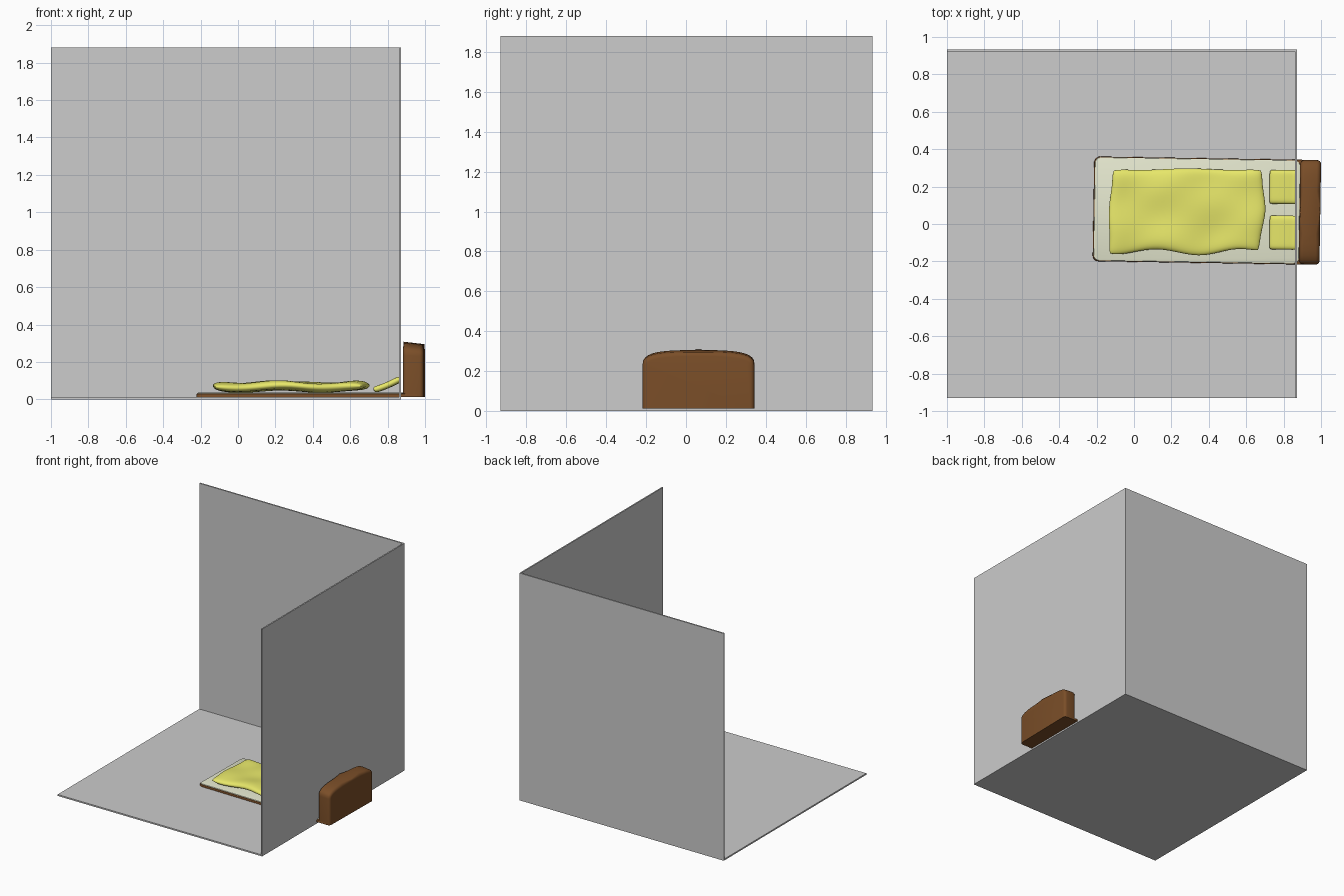
import bpy, bmesh, math
from mathutils import Matrix, Vector

if "Cube" in bpy.data.objects:
    bpy.data.objects.remove(bpy.data.objects["Cube"])


def material(name, rgb):
    m = bpy.data.materials.new(name)
    m.diffuse_color = (*rgb, 1)
    m.use_nodes = True
    m.node_tree.nodes["Principled BSDF"].inputs["Base Color"].default_value = m.diffuse_color
    return m


GREY = material("wall grey", (0.604, 0.604, 0.604))
BROWN = material("wood brown", (0.195, 0.076, 0.021))
CREAM = material("sheet cream", (0.78, 0.80, 0.62))
YELLOW = material("blanket yellow", (0.84, 0.84, 0.15))

TURN = math.radians(-0.9)          # the bed stands slightly askew
PIVOT = Vector((0.93, 0.063, 0))
BED = Matrix.Translation(PIVOT) @ Matrix.Rotation(TURN, 4, 'Z') @ Matrix.Translation(-PIVOT)


def finish(name, bm, mat, smooth=True):
    bmesh.ops.recalc_face_normals(bm, faces=bm.faces)
    me = bpy.data.meshes.new(name)
    bm.to_mesh(me)
    bm.free()
    me.materials.append(mat)
    ob = bpy.data.objects.new(name, me)
    bpy.context.collection.objects.link(ob)
    if smooth:
        bpy.ops.object.select_all(action='DESELECT')
        ob.select_set(True)
        bpy.context.view_layer.objects.active = ob
        bpy.ops.object.shade_smooth_by_angle(angle=math.radians(40))
    return ob


def box(name, lo, hi, mat):
    bm = bmesh.new()
    bmesh.ops.create_cube(bm, size=1)
    for v in bm.verts:
        v.co = [(a + b) / 2 + c * (b - a) for a, b, c in zip(lo, hi, v.co)]
    return finish(name, bm, mat, False)


def rounded_rect(x0, x1, y0, y1, r, n=5):
    pts = []
    for cx, cy, a0 in ((x1 - r, y1 - r, 0), (x0 + r, y1 - r, 90),
                       (x0 + r, y0 + r, 180), (x1 - r, y0 + r, 270)):
        for i in range(n + 1):
            a = math.radians(a0 + 90 * i / n)
            pts.append((cx + r * math.cos(a), cy + r * math.sin(a)))
    return pts


def slab(name, rect, r, z0, z1, mat, bev):
    bm = bmesh.new()
    f = bm.faces.new([bm.verts.new((x, y, z0)) for x, y in rounded_rect(*rect, r)])
    ext = bmesh.ops.extrude_face_region(bm, geom=[f])
    top = [v for v in ext['geom'] if isinstance(v, bmesh.types.BMVert)]
    bmesh.ops.translate(bm, verts=top, vec=(0, 0, z1 - z0))
    edges = [e for e in bm.edges if all(v.co.z > z1 - 1e-4 for v in e.verts)]
    bmesh.ops.bevel(bm, geom=edges, offset=bev, segments=2, profile=0.5, affect='EDGES')
    bm.transform(BED)
    return finish(name, bm, mat)


def cushion(name, length, width, thick, nx, ny, warp, place):
    """Two grids closed at a rounded rim, then bent by a warp function."""
    bm = bmesh.new()
    for side in (-1, 1):
        rows = []
        for i in range(nx + 1):
            row = []
            for j in range(ny + 1):
                u = math.sin(math.pi / 2 * (2 * i / nx - 1))
                v = math.sin(math.pi / 2 * (2 * j / ny - 1))
                h = math.sqrt(max(0, (1 - abs(u) ** 14) * (1 - abs(v) ** 10)))
                p = Vector((u * (1 - 0.03 * abs(v) ** 10) * length / 2,
                            v * (1 - 0.04 * abs(u) ** 14) * width / 2,
                            side * h * thick / 2))
                row.append(bm.verts.new(p + Vector(warp(u, v, side))))
            rows.append(row)
        for i in range(nx):
            for j in range(ny):
                bm.faces.new((rows[i][j], rows[i + 1][j], rows[i + 1][j + 1], rows[i][j + 1]))
    bmesh.ops.remove_doubles(bm, verts=bm.verts, dist=1e-5)
    bm.transform(place)
    return finish(name, bm, YELLOW)


# Room: floor and two walls
box("floor", (-1, -0.93, 0), (0.872, 0.93, 0.012), GREY)
box("back_wall", (-1, 0.922, 0), (0.872, 0.934, 1.88), GREY)
box("side_wall", (0.861, -0.93, 0), (0.872, 0.934, 1.88), GREY)

# Bed base and thin mattress
slab("bed_frame", (-0.217, 0.99, -0.217, 0.343), 0.03, 0.013, 0.030, BROWN, 0.003)
slab("mattress", (-0.212, 0.885, -0.213, 0.339), 0.03, 0.028, 0.036, CREAM, 0.004)

# Headboard: rounded outline in y-z, thickened along x, outer top edge sloped down
bm = bmesh.new()
outline = [(-0.28, 0.013)]
for k in range(17):
    a = math.pi * (1 - k / 16)
    c, s = math.cos(a), math.sin(a)
    outline.append((0.28 * math.copysign(abs(c) ** 0.55, c), 0.235 + 0.073 * s ** 0.75 if s > 1e-6 else 0.235))
outline.append((0.28, 0.013))
face = bm.faces.new([bm.verts.new((0.885, 0.063 + y, z)) for y, z in outline])
ext = bmesh.ops.extrude_face_region(bm, geom=[face])
back = [v for v in ext['geom'] if isinstance(v, bmesh.types.BMVert)]
for v in back:
    v.co.x += 0.11
    v.co.z -= 0.012 * max(0, (v.co.z - 0.2) / 0.1)
rims = [e for e in bm.edges if abs(e.verts[0].co.x - e.verts[1].co.x) < 1e-5
        and max(v.co.z for v in e.verts) > 0.02]
bmesh.ops.bevel(bm, geom=rims, offset=0.022, segments=4, profile=0.5, affect='EDGES')
bm.transform(BED)
right = max(v.co.x for v in bm.verts)
bmesh.ops.translate(bm, verts=bm.verts, vec=(1 - right, 0, 0))
finish("headboard", bm, BROWN)


# Rumpled blanket
def rumple(u, v, side):
    front = max(0, -v)
    dx = -0.02 * front * (1 if u < 0 else 0.8) * abs(u) + 0.008 * u * math.cos(4 * v)
    dy = front * (0.014 * math.sin(5.5 * u + 3.6) - 0.004) + 0.004 * v * math.cos(5 * u)
    dz = 0.006 * math.cos(6 * u + 0.8) + 0.003 * math.sin(5 * v + 3 * u)
    if side > 0:
        dz += 0.003 * math.sin(7 * u - 4 * v) * (1 - u ** 4) * (1 - v ** 4)
    return dx, dy, dz


cushion("blanket", 0.82, 0.44, 0.048, 40, 28, rumple, Matrix.Translation((0.285, 0.073, 0.068)))

# Two pillows leaning on the headboard
for name, y in (("pillow_back", 0.198), ("pillow_front", -0.046)):
    place = (Matrix.Translation((0.799, y, 0.076)) @ Matrix.Rotation(TURN, 4, 'Z')
             @ Matrix.Rotation(math.radians(-23), 4, 'Y'))
    cushion(name, 0.155, 0.182, 0.034, 16, 18, lambda u, v, s: (0, 0, 0.004 * u * u), place)
